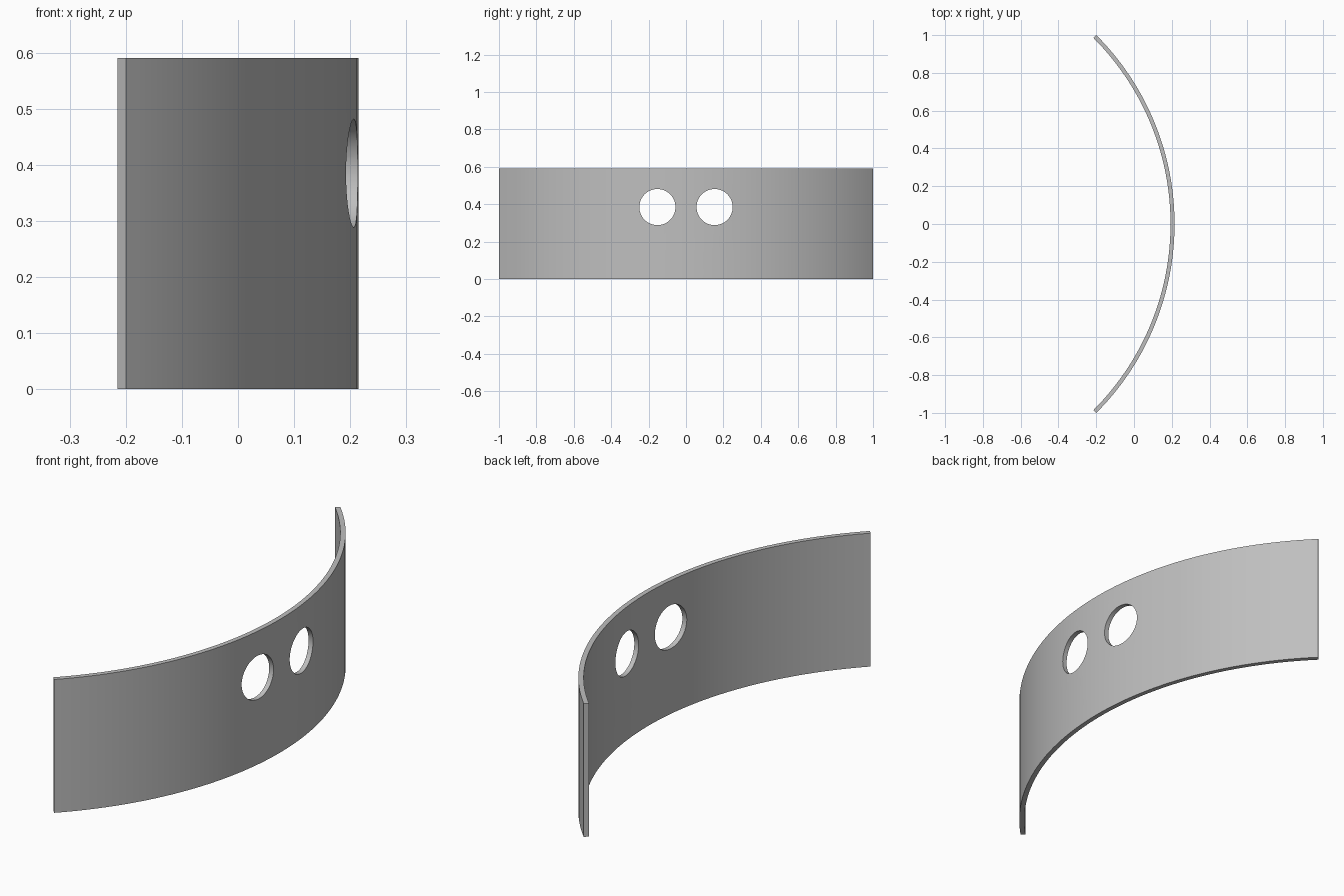
import bpy
import bmesh
from math import sin, cos, pi, sqrt

cube = bpy.data.objects.get("Cube")
if cube:
    bpy.data.objects.remove(cube, do_unlink=True)

HEIGHT = 0.59
OUTER = sqrt(2)
THICK = 0.0213
CENTRE_X = 0.2147 - OUTER
STEPS = 72
HOLE_Y, HOLE_Z, HOLE_R = 0.153, 0.385, 0.0965

grey = bpy.data.materials.new("plain grey")
grey.use_nodes = True
colour = (0.52, 0.52, 0.52, 1)
grey.diffuse_color = colour
grey.node_tree.nodes["Principled BSDF"].inputs["Base Color"].default_value = colour


def make_object(name, bm):
    bmesh.ops.recalc_face_normals(bm, faces=bm.faces)
    mesh = bpy.data.meshes.new(name)
    bm.to_mesh(mesh)
    bm.free()
    mesh.materials.append(grey)
    obj = bpy.data.objects.new(name, mesh)
    bpy.context.collection.objects.link(obj)
    return obj


def extrude_outline(name, points, offset):
    bm = bmesh.new()
    face = bm.faces.new([bm.verts.new(p) for p in points])
    grown = bmesh.ops.extrude_face_region(bm, geom=[face], use_keep_orig=True)
    verts = [g for g in grown["geom"] if isinstance(g, bmesh.types.BMVert)]
    bmesh.ops.translate(bm, verts=verts, vec=offset)
    return make_object(name, bm)


def arc(radius):
    angles = [-pi / 4 + pi / 2 * i / STEPS for i in range(STEPS + 1)]
    return [(CENTRE_X + radius * cos(a), radius * sin(a), 0) for a in angles]


# Curved band: a quarter ring raised to full height
band = extrude_outline("curved_band", arc(OUTER) + arc(OUTER - THICK)[::-1],
                       (0, 0, HEIGHT))

# Two round holes cut straight through along x
for side, y in (("left", HOLE_Y), ("right", -HOLE_Y)):
    circle = [(0, y + HOLE_R * cos(2 * pi * i / 64),
               HOLE_Z + HOLE_R * sin(2 * pi * i / 64)) for i in range(64)]
    cutter = extrude_outline(side + "_hole_cutter", circle, (0.5, 0, 0))
    cutter.hide_render = True
    cut = band.modifiers.new(side + "_hole", 'BOOLEAN')
    cut.operation = 'DIFFERENCE'
    cut.solver = 'EXACT'
    cut.object = cutter
    bpy.context.view_layer.objects.active = band
    bpy.ops.object.modifier_apply(modifier=cut.name)
    bpy.data.objects.remove(cutter, do_unlink=True)

# Smooth the curves and keep the rims sharp
bpy.ops.object.select_all(action='DESELECT')
band.select_set(True)
bpy.context.view_layer.objects.active = band
bpy.ops.object.shade_smooth_by_angle(angle=pi / 6)
